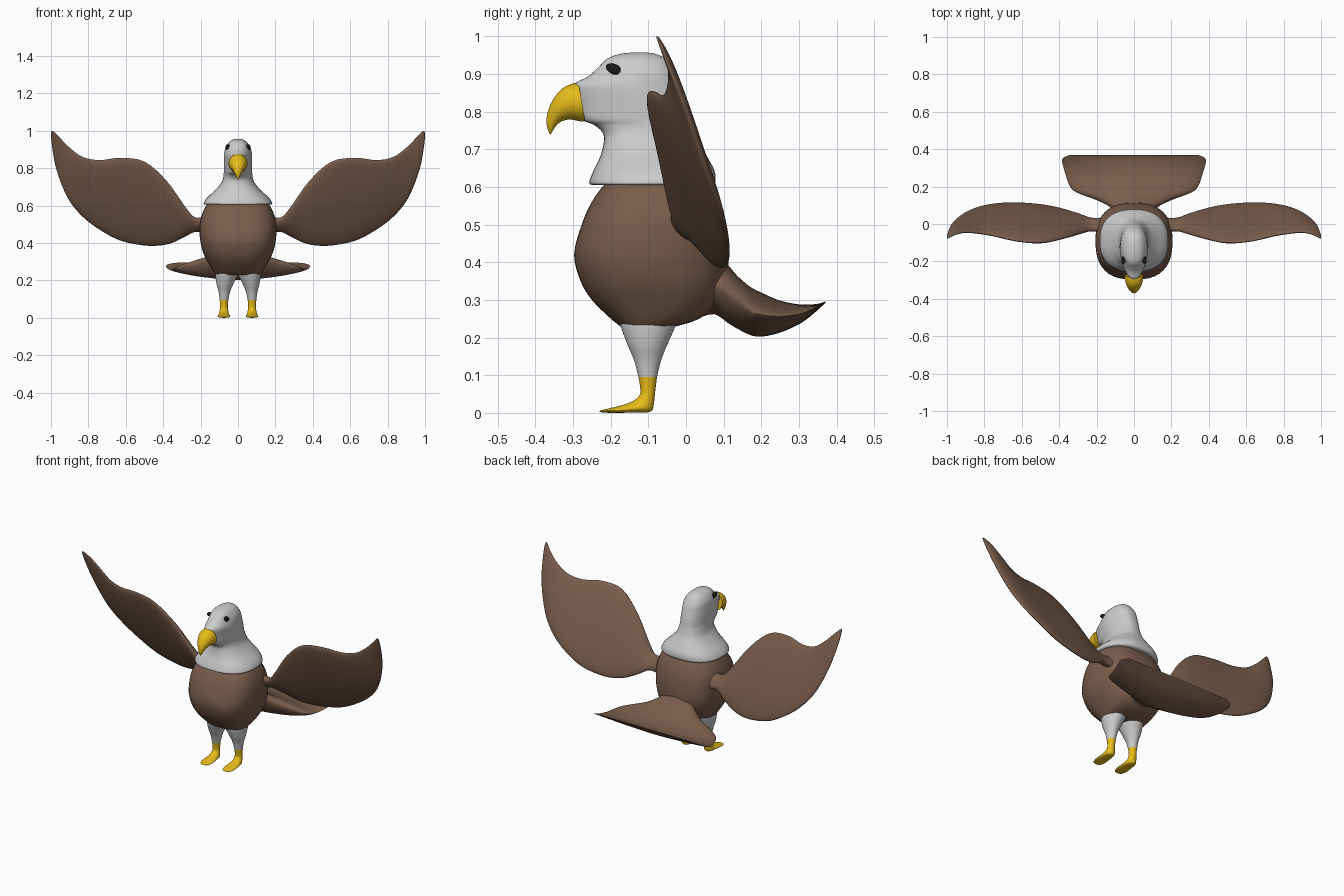
import bpy, bmesh, math
from mathutils import Vector


def material(name, rgb):
    m = bpy.data.materials.new(name)
    m.diffuse_color = (*rgb, 1)
    return m


BROWN = material("brown_feather", (0.19, 0.11, 0.07))
WHITE = material("white_feather", (0.8, 0.8, 0.8))
YELLOW = material("yellow_horn", (0.8, 0.5, 0.01))
BLACK = material("black_eye", (0.01, 0.01, 0.01))


def smooth_rows(rows, steps):
    # Catmull-Rom interpolation through the section rows
    out = []
    for i in range(len(rows) - 1):
        p1, p2 = rows[i], rows[i + 1]
        p0, p3 = rows[max(i - 1, 0)], rows[min(i + 2, len(rows) - 1)]
        for s in range(steps):
            t = s / steps
            out.append([0.5 * (2 * b + (c - a) * t + (2 * a - 5 * b + 4 * c - d) * t * t
                               + (3 * b - a - 3 * c + d) * t ** 3)
                        for a, b, c, d in zip(p0, p1, p2, p3)])
    return out + [rows[-1]]


def loft(name, rows, mat, n=2.0, sides=40, steps=4):
    # row = end A (3), end B (3), half width vector (3), taper toward A
    bm = bmesh.new()
    rings = []
    for r in smooth_rows(rows, steps):
        a, b, w, taper = Vector(r[0:3]), Vector(r[3:6]), Vector(r[6:9]), r[9]
        ring = []
        for k in range(sides):
            t = 2 * math.pi * k / sides
            c, s = [math.copysign(abs(f) ** (2 / n), f) for f in (math.cos(t), math.sin(t))]
            ring.append(bm.verts.new((a + b) / 2 + (a - b) / 2 * c + w * s * (1 - taper * max(c, 0))))
        rings.append(ring)
    for p, q in zip(rings, rings[1:]):
        for k in range(sides):
            j = (k + 1) % sides
            bm.faces.new((p[k], p[j], q[j], q[k]))
    bm.faces.new(rings[0])
    bm.faces.new(rings[-1])
    bmesh.ops.recalc_face_normals(bm, faces=bm.faces)
    me = bpy.data.meshes.new(name)
    bm.to_mesh(me)
    bm.free()
    ob = bpy.data.objects.new(name, me)
    bpy.context.collection.objects.link(ob)
    me.materials.append(mat)
    finish(ob)
    return ob


def finish(ob):
    bpy.ops.object.select_all(action='DESELECT')
    ob.select_set(True)
    bpy.context.view_layer.objects.active = ob
    bpy.ops.object.shade_smooth_by_angle(angle=math.radians(50))


def side_rows(rows, cx=0.0):
    # (front y, z, back y, z, half width[, taper]) in the side view
    return [(cx, r[0], r[1], cx, r[2], r[3], r[4], 0, 0, r[5] if len(r) > 5 else 0) for r in rows]


# Body
loft("body", side_rows([
    (-.175, .23, -.025, .23, .118), (-.205, .255, .035, .25, .135), (-.25, .30, .085, .29, .16),
    (-.28, .35, .108, .35, .187), (-.297, .42, .112, .42, .203), (-.277, .50, .1, .50, .205),
    (-.25, .56, .08, .56, .19), (-.213, .61, .05, .61, .163), (-.17, .64, .02, .64, .12)]), BROWN, n=2.6)

# Head, neck and collar
head = loft("head", side_rows([
    (-.25, .605, .07, .605, .178), (-.257, .612, .078, .615, .183), (-.247, .64, .075, .645, .165),
    (-.228, .68, .053, .685, .122), (-.218, .72, .032, .72, .09), (-.222, .745, .022, .745, .08, .1),
    (-.245, .765, .016, .765, .077, .25), (-.277, .78, .012, .78, .076, .35),
    (-.287, .82, .006, .81, .076, .35), (-.297, .86, -.002, .84, .076, .35),
    (-.293, .876, -.01, .865, .075, .35), (-.262, .892, -.018, .89, .072, .25),
    (-.238, .912, -.03, .912, .066, .15), (-.21, .94, -.05, .938, .048),
    (-.175, .953, -.08, .953, .026), (-.14, .957, -.11, .957, .006)]), WHITE, n=2.4)

# Hooked beak
loft("beak", side_rows([
    (-.285, .875, -.268, .775, .05), (-.302, .874, -.28, .774, .05), (-.33, .86, -.308, .779, .043),
    (-.354, .83, -.33, .774, .032), (-.368, .795, -.343, .764, .02), (-.37, .765, -.352, .752, .011),
    (-.362, .741, -.359, .739, .002)]), YELLOW)

# Fanned tail
loft("tail", side_rows([
    (.05, .44, .03, .25, .11), (.10, .405, .075, .262, .125), (.135, .365, .12, .233, .2),
    (.17, .335, .17, .207, .31), (.205, .317, .205, .203, .345), (.25, .298, .255, .215, .362),
    (.30, .288, .305, .238, .377), (.335, .288, .338, .263, .385), (.355, .291, .357, .28, .375),
    (.37, .296, .37, .292, .34)]), BROWN, n=1.6)

# Wing sections: upper edge, lower edge, half thickness
wing = [(.17, -.03, .54, .17, .02, .455, .03), (.23, -.03, .537, .23, .025, .46, .024),
        (.28, -.045, .59, .28, .045, .435, .025), (.38, -.075, .73, .37, .075, .395, .028),
        (.50, -.1, .835, .48, .1, .385, .028), (.63, -.09, .855, .62, .112, .41, .027),
        (.74, -.065, .843, .73, .108, .465, .025), (.83, -.05, .86, .83, .09, .54, .021),
        (.90, -.045, .91, .91, .055, .64, .016), (.95, -.055, .96, .97, .005, .79, .011),
        (.985, -.072, .995, .995, -.045, .92, .006), (.995, -.078, 1.0, 1.0, -.07, .985, .003)]

for side, sx in (("left", 1), ("right", -1)):
    loft(side + "_wing", [(sx * r[0], r[1], r[2], sx * r[3], r[4], r[5], 0, r[6], r[6] * .3, 0)
                          for r in wing], BROWN)

    # Thigh, drifting outward as it narrows
    thigh = [(-.175, .24, -.025, .24, .06), (-.172, .225, -.03, .225, .059), (-.155, .18, -.05, .18, .045),
             (-.138, .14, -.066, .14, .031), (-.126, .095, -.077, .095, .023)]
    rows = [side_rows([r], sx * cx)[0] for r, cx in zip(thigh, (.06, .062, .07, .073, .075))]
    loft(side + "_thigh", rows, WHITE)

    # Shank and foot
    loft(side + "_foot", side_rows([
        (-.126, .095, -.077, .095, .023), (-.121, .06, -.082, .055, .021), (-.125, .045, -.086, .02, .024),
        (-.14, .032, -.095, .003, .028), (-.168, .021, -.14, .001, .032), (-.2, .013, -.19, 0, .033),
        (-.222, .008, -.22, .001, .024), (-.229, .005, -.229, .003, .01)], sx * .075), YELLOW)

    # Eye seated on the head surface
    hit = head.closest_point_on_mesh(Vector((sx * .08, -.2, .925)))
    bpy.ops.mesh.primitive_uv_sphere_add(segments=24, ring_count=12, radius=1, location=hit[1])
    eye = bpy.context.object
    eye.name = side + "_eye"
    eye.scale = (.011, .025, .014)
    eye.rotation_euler = (math.radians(-25), sx * math.radians(-25), sx * math.radians(20))
    eye.data.materials.append(BLACK)
    finish(eye)
